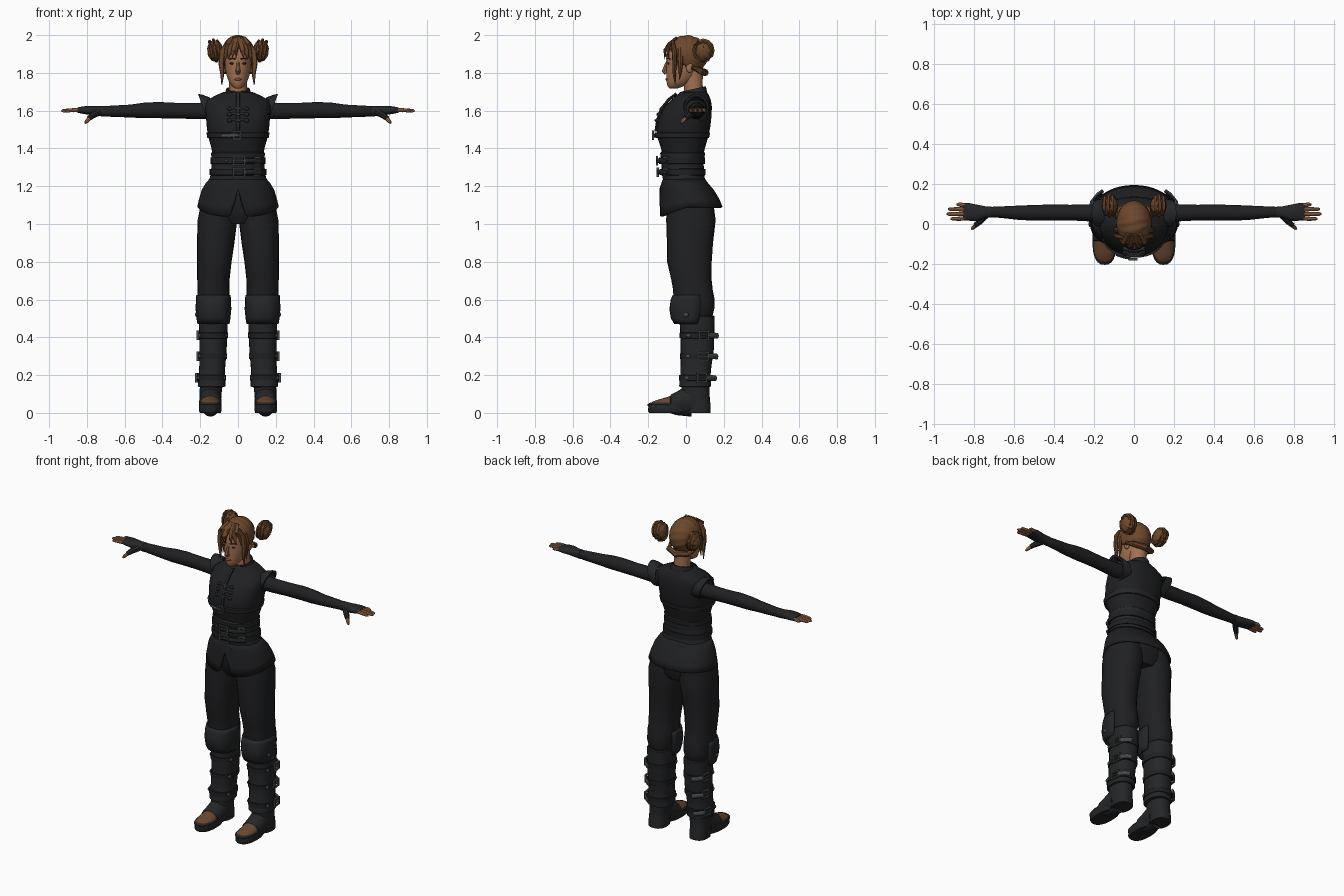
import bpy, bmesh, math
from mathutils import Vector, Matrix


def mat(name, r, g, b):
    m = bpy.data.materials.new(name)
    m.diffuse_color = (r, g, b, 1)
    return m


CLOTH = mat("black cloth", .014, .0145, .016)
LEATHER = mat("dark leather", .018, .019, .021)
METAL = mat("dull metal", .06, .065, .065)
HAIR = mat("brown hair", .15, .064, .025)
SKIN = mat("skin", .37, .165, .085)
TOE = mat("brown shoe leather", .14, .062, .03)
DARK = mat("eye dark", .02, .012, .01)
LIP = mat("lip", .26, .09, .06)


def finish(name, bm, m, mirror=False, thick=0):
    bmesh.ops.recalc_face_normals(bm, faces=bm.faces)
    me = bpy.data.meshes.new(name)
    bm.to_mesh(me)
    bm.free()
    me.materials.append(m)
    ob = bpy.data.objects.new(name, me)
    bpy.context.collection.objects.link(ob)
    if thick:
        s = ob.modifiers.new("thickness", 'SOLIDIFY')
        s.thickness, s.offset = thick, -1
    if mirror:
        ob.modifiers.new("mirror", 'MIRROR').use_clip = False
    return ob


def skin_rings(bm, rows, closed=True, caps=True):
    vs = [[bm.verts.new(p) for p in r] for r in rows]
    n = len(vs[0])
    for a, b in zip(vs, vs[1:]):
        for i in range(n if closed else n - 1):
            j = (i + 1) % n
            bm.faces.new((a[i], a[j], b[j], b[i]))
    if caps and closed:
        bm.faces.new(vs[0])
        bm.faces.new(vs[-1])


def loft(name, rings, m, axis='z', n=24, p=2, arc=None, caps=True, bend=None, mirror=False, thick=0):
    """rings: (position on axis, two centre values, two radii)"""
    rows = []
    for t, c1, c2, r1, r2 in rings:
        row = []
        for i in range(n):
            a = 2 * math.pi * i / n if not arc else math.radians(arc[0] + (arc[1] - arc[0]) * i / (n - 1))
            c, s = math.cos(a), math.sin(a)
            u = c1 + r1 * math.copysign(abs(c) ** (2 / p), c)
            v = c2 + r2 * math.copysign(abs(s) ** (2 / p), s)
            q = {'z': (u, v, t), 'x': (t, u, v), 'y': (u, t, v)}[axis]
            row.append(bend(*q) if bend else q)
        rows.append(row)
    bm = bmesh.new()
    skin_rings(bm, rows, not arc, caps)
    return finish(name, bm, m, mirror, thick)


def tube(name, pts, m, n=8, flat=1, mirror=False):
    """pts: (x, y, z, radius)"""
    P = [Vector(q[:3]) for q in pts]
    rows = []
    for i, q in enumerate(pts):
        t = (P[min(i + 1, len(P) - 1)] - P[max(i - 1, 0)]).normalized()
        ref = Vector((0, 1, 0)) if abs(t.y) < .8 else Vector((0, 0, 1))
        u = t.cross(ref).normalized()
        v = t.cross(u)
        rows.append([P[i] + q[3] * (u * math.cos(k * math.tau / n) + v * flat * math.sin(k * math.tau / n)) for k in range(n)])
    bm = bmesh.new()
    skin_rings(bm, rows)
    return finish(name, bm, m, mirror)


def ball(name, c, r, m, mirror=False, ridge=0, waves=8, keep=None, thick=0, seg=16):
    bm = bmesh.new()
    bmesh.ops.create_uvsphere(bm, u_segments=seg, v_segments=max(8, seg // 2), radius=1)
    for v in bm.verts:
        k = 1 + ridge * math.sin(waves * math.atan2(v.co.z, v.co.y) + 3 * v.co.x)
        v.co = Vector([c[i] + v.co[i] * r[i] * k for i in range(3)])
    if keep:
        bad = [f for f in bm.faces if not keep(f.calc_center_median())]
        bmesh.ops.delete(bm, geom=bad, context='FACES')
    return finish(name, bm, m, mirror, thick)


def buckle(name, c, w, h, turn=0, mirror=False):
    bm = bmesh.new()
    b, d = .008, .012
    M = Matrix.Translation(c) @ Matrix.Rotation(math.radians(turn), 4, 'Z')
    bars = [(-w / 2, 0, b, h), (w / 2, 0, b, h), (0, h / 2, w + b, b), (0, -h / 2, w + b, b), (0, 0, w, b * .7)]
    for x, z, sx, sz in bars:
        bmesh.ops.create_cube(bm, size=1, matrix=M @ Matrix.Translation((x, 0, z)) @ Matrix.Diagonal((sx, d, sz, 1)))
    return finish(name, bm, METAL, mirror)


def fb(z, f, b, rx):
    return (z, 0, (f + b) / 2, rx, (b - f) / 2)


# --- vest, waist and collar
loft("vest", [fb(1.18, -.12, .13, .17), fb(1.25, -.115, .095, .142), fb(1.33, -.118, .083, .13),
              fb(1.40, -.132, .10, .14), fb(1.46, -.152, .117, .157), fb(1.51, -.155, .128, .165),
              fb(1.57, -.142, .135, .17), fb(1.62, -.115, .137, .175), fb(1.655, -.08, .132, .165),
              fb(1.68, -.05, .122, .12), fb(1.70, -.03, .11, .075)], CLOTH, n=36, p=2.3)
loft("collar", [fb(1.665, -.045, .115, .085), fb(1.69, -.03, .11, .07), fb(1.715, -.025, .105, .062),
                fb(1.715, -.018, .098, .055), fb(1.67, -.018, .098, .055)], LEATHER, caps=False,
     bend=lambda x, y, z: (x, y, z + .22 * (y - .04)))
loft("armhole_flange", [(.13, .055, 1.61, .07, .06), (.165, .055, 1.615, .07, .07), (.185, .055, 1.615, .066, .074),
                        (.185, .055, 1.612, .055, .062), (.14, .055, 1.61, .05, .05)], LEATHER, axis='x', caps=False,
     bend=lambda x, y, z: (x + .36 * (z - 1.615), y, z), mirror=True)
loft("corset_wrap", [fb(1.235, -.122, .10, .152), fb(1.26, -.127, .098, .145), fb(1.33, -.13, .092, .138),
                     fb(1.375, -.137, .102, .143), fb(1.385, -.125, .09, .13)], LEATHER, n=36, p=2.2, caps=False)
for z, f, b, r in ((1.335, -.142, .10, .145), (1.275, -.138, .104, .15)):
    loft("waist_belt", [fb(z - .018, f + .02, b - .01, r - .01), fb(z - .016, f, b, r), fb(z + .016, f, b, r),
                        fb(z + .018, f + .02, b - .01, r - .01)], CLOTH, n=36, p=2.2, caps=False)
    buckle("belt_buckle", (.005, f - .012, z), .06, .042)
    buckle("side_buckle", (.1, f + .033, z), .032, .036, 35)
    ball("belt_stud", (-.06, f + .012, z), (.007, .007, .007), METAL)
    tube("belt_tongue", [(.03, f - .01, z, .013), (.08, f + .004, z, .013), (.125, f + .04, z - .004, .011)], LEATHER, flat=.5)
loft("chest_strap", [fb(1.455, -.158, .115, .157), fb(1.457, -.163, .122, .163), fb(1.483, -.168, .128, .167),
                     fb(1.485, -.15, .115, .157)], LEATHER, n=36, p=2.3, caps=False)
buckle("chest_buckle", (-.005, -.175, 1.47), .036, .04)
tube("chest_tongue", [(-.09, -.155, 1.468, .008), (-.05, -.168, 1.468, .009), (0, -.176, 1.47, .01)], METAL, flat=.5)

# --- knotted front fasteners
tube("front_placket", [(0, -.05, 1.69, .01), (0, -.09, 1.66, .01), (0, -.13, 1.61, .01), (0, -.15, 1.55, .01),
                       (0, -.16, 1.49, .009)], LEATHER, flat=.8)
for z, y in ((1.61, -.13), (1.58, -.146), (1.548, -.155)):
    tube("frog_cord", [(-.055, y + .016, z, .005), (-.03, y, z + .006, .006), (0, y - .005, z, .007),
                       (.03, y, z + .006, .006), (.055, y + .016, z, .005)], METAL, n=6)
    ball("frog_knot", (.045, y + .004, z), (.013, .009, .011), LEATHER, True)

# --- flared peplum with front notch
def hem(x, y, z):
    front = max(0, -y / .14)
    drop = 1 + .35 * front
    if y < 0 and abs(x) < .045:
        drop = .35 + 1.0 * abs(x) / .045
    return (x, y, 1.24 + (z - 1.24) * drop)


loft("peplum", [fb(1.24, -.12, .10, .15), fb(1.215, -.125, .118, .172), fb(1.18, -.13, .148, .192),
                fb(1.13, -.135, .178, .207), fb(1.09, -.14, .194, .216)], CLOTH, n=72, p=2.15, caps=False,
     bend=hem, thick=.012)

# --- trousers
loft("hips", [(1.0, 0, .03, .08, .10), (1.03, 0, .028, .15, .118), (1.12, 0, .02, .19, .13),
              (1.22, 0, .005, .15, .11)], CLOTH, n=32, p=2.3)
loft("trouser_leg", [(1.15, .098, .02, .09, .12), (1.02, .109, .026, .105, .131), (.9, .118, .021, .099, .122),
                     (.8, .125, .018, .091, .118), (.71, .13, .028, .086, .107), (.655, .13, .036, .084, .105),
                     (.61, .13, .042, .086, .108), (.56, .13, .046, .085, .106), (.52, .13, .05, .077, .092),
                     (.48, .13, .05, .06, .07)], CLOTH, p=2.2, mirror=True)

# --- boots
loft("boot_shaft", [(.515, .131, .058, .074, .088), (.51, .131, .058, .078, .094), (.42, .131, .06, .075, .09),
                    (.34, .132, .06, .072, .088), (.25, .136, .053, .069, .082), (.2, .139, .05, .069, .08),
                    (.19, .139, .05, .073, .084), (.14, .14, .048, .073, .084), (.135, .14, .048, .06, .07)],
     LEATHER, p=2.4, mirror=True)
loft("knee_guard", [(.47, .13, .045, .085, .107), (.5, .13, .05, .09, .13), (.55, .13, .055, .095, .143),
                    (.6, .13, .055, .093, .136), (.625, .13, .055, .091, .125)], LEATHER, n=17, p=2.6,
     arc=(175, 365), mirror=True, thick=.012)
for z, x, y, rx, ry in ((.41, .131, .06, .079, .094), (.3, .134, .057, .075, .09), (.185, .14, .05, .077, .088)):
    loft("boot_strap", [(z - .016, x, y, rx - .01, ry - .01), (z - .014, x, y, rx, ry), (z + .014, x, y, rx, ry),
                        (z + .016, x, y, rx - .01, ry - .01)], CLOTH, p=2.4, caps=False, mirror=True)
    buckle("boot_buckle", (x + rx, y + .035, z), .05, .042, 97, True)
    ball("boot_stud", (x + rx - .008, y - .045, z), (.008, .013, .011), METAL, True)
    ball("inner_stud", (x - rx + .01, y - .045, z), (.008, .013, .011), METAL, True)
    tube("strap_tongue", [(x + rx - .004, y + .06, z, .014), (x + rx - .03, y + .09, z, .015),
                          (x + rx - .055, y + .108, z - .002, .015)], METAL, flat=.5, mirror=True)
ball("knee_stud", (.221, .0, .52), (.006, .014, .012), METAL, True)

# --- shoes
loft("ankle", [(0, .146, .065, .056, .066), (.045, .146, .065, .055, .066), (.06, .146, .055, .056, .072),
               (.1, .145, .05, .058, .075), (.16, .142, .05, .06, .075)], LEATHER, p=2.4, mirror=True)
loft("sole", [(.0, .147, -.09, .054, .105), (.012, .147, -.09, .06, .112), (.038, .147, -.088, .06, .11),
              (.05, .147, -.08, .052, .095)], LEATHER, p=2.4, mirror=True)
loft("toe_upper", [(-.19, .147, .035, .03, .012), (-.175, .147, .038, .045, .023), (-.14, .147, .04, .053, .032),
                   (-.09, .147, .045, .054, .042), (-.04, .147, .05, .054, .058), (.02, .146, .06, .054, .075)],
     TOE, axis='y', mirror=True)
loft("instep_strap", [(-.085, .147, .045, .052, .042), (-.08, .147, .047, .06, .05), (-.05, .147, .05, .06, .062),
                      (-.01, .146, .06, .059, .076), (.03, .146, .065, .057, .085)], LEATHER, axis='y', mirror=True)
loft("toe_rim", [(.035, .147, -.095, .058, .107), (.045, .147, -.095, .06, .109), (.055, .147, -.09, .054, .1)],
     LEATHER, caps=False, p=2.4, mirror=True)

# --- arms, gloves and fingers
loft("sleeve", [(.13, .055, 1.6, .045, .045), (.22, .055, 1.598, .042, .043), (.32, .057, 1.6, .039, .041),
                (.42, .057, 1.603, .04, .043), (.5, .056, 1.601, .039, .041), (.57, .056, 1.598, .036, .034),
                (.66, .059, 1.597, .029, .03), (.73, .06, 1.597, .025, .026), (.735, .06, 1.597, .021, .021)],
     CLOTH, axis='x', mirror=True)
loft("glove", [(.71, .06, 1.597, .027, .028), (.74, .06, 1.598, .028, .026), (.78, .056, 1.601, .04, .024),
               (.82, .06, 1.603, .044, .02), (.85, .062, 1.603, .043, .014)], LEATHER, axis='x', p=2.3, mirror=True)
for y, tip in ((.097, .885), (.074, .928), (.05, .935), (.026, .915)):
    tube("finger", [(.83, .062 + (y - .062) * .85, 1.603, .0105), (.87, y, 1.603, .0105), (tip - .01, y, 1.6, .009),
                    (tip, y, 1.598, .005)], SKIN, mirror=True)
tube("glove_thumb", [(.74, .045, 1.592, .02), (.77, .012, 1.575, .017), (.79, -.006, 1.558, .013)], LEATHER, mirror=True)
tube("thumb", [(.783, 0, 1.564, .011), (.802, -.018, 1.543, .01), (.81, -.025, 1.534, .005)], SKIN, mirror=True)

# --- neck, head and face
loft("neck", [fb(1.67, -.01, .095, .05), fb(1.74, -.012, .088, .048), fb(1.82, -.02, .09, .052)], SKIN)
loft("head", [fb(1.718, -.088, -.045, .016), fb(1.728, -.098, -.015, .031), fb(1.75, -.102, .03, .047),
              fb(1.78, -.104, .06, .059), fb(1.82, -.103, .085, .067), fb(1.86, -.104, .1, .072),
              fb(1.9, -.105, .105, .073), fb(1.94, -.09, .095, .064), fb(1.97, -.05, .06, .04)], SKIN, n=32)
tube("nose", [(0, -.098, 1.865, .006), (0, -.108, 1.835, .009), (0, -.115, 1.81, .013), (0, -.104, 1.797, .011)], SKIN)
ball("ear", (.07, .02, 1.83), (.012, .02, .03), SKIN, True)
ball("eye", (.031, -.093, 1.85), (.014, .005, .0055), DARK, True)
tube("eyebrow", [(.013, -.104, 1.873, .0025), (.03, -.098, 1.877, .0035), (.05, -.08, 1.872, .002)], DARK, n=6, mirror=True)
ball("lips", (0, -.1, 1.766), (.019, .009, .007), LIP)

# --- hair
ball("hair_cap", (0, .004, 1.893), (.089, .111, .106), HAIR, ridge=.018, waves=14, seg=64, thick=.014,
     keep=lambda c: c.z > 1.835 - (.42 if c.y > 0 else 1.05) * c.y)
ball("hair_bun", (.122, .092, 1.918), (.04, .05, .055), HAIR, True, ridge=.05, waves=7, seg=40)
for k in range(3):
    r, x = (.05, .056, .048)[k], .102 + .02 * k
    tube("bun_coil", [(x + .008 * math.sin(a * math.pi / 6), .092 + r * .92 * math.cos(a * math.pi / 6),
                       1.918 + r * math.sin(a * math.pi / 6), .009) for a in range(13)], HAIR, n=6, mirror=True)
tube("nape_roll", [(-.085, .03, 1.83, .012), (-.07, .075, 1.812, .017), (0, .1, 1.802, .02), (.07, .075, 1.812, .017),
                   (.085, .03, 1.83, .012)], HAIR)
tube("side_lock", [(.05, -.07, 1.965, .012), (.083, -.062, 1.915, .016), (.089, -.06, 1.85, .015),
                   (.083, -.062, 1.79, .01), (.086, -.056, 1.735, .002)], HAIR, flat=.8, mirror=True)
tube("ear_lock", [(.07, -.03, 1.93, .014), (.086, -.03, 1.87, .016), (.082, -.03, 1.81, .009), (.084, -.035, 1.765, .002)],
     HAIR, mirror=True)
for x0, x1, z1 in ((.004, .03, 1.885), (.012, .052, 1.873), (.03, .072, 1.86)):
    y1 = -.108 * math.sqrt(1 - (x1 / .085) ** 2) - .007
    tube("bang", [(x0, -.05, 1.985, .012), ((x0 + x1) / 2, -.093, 1.95, .015), (x1 * .85, y1 - .004, 1.915, .013),
                  (x1, y1, z1, .002)], HAIR, flat=.6, mirror=True)
tube("loose_strand", [(0, -.085, 1.96, .008), (-.008, -.113, 1.92, .008), (-.012, -.113, 1.87, .001)], HAIR, n=6)

# --- smooth shading with crisp edges
bpy.ops.object.select_all(action='SELECT')
bpy.context.view_layer.objects.active = bpy.context.selected_objects[0]
bpy.ops.object.shade_smooth_by_angle(angle=math.radians(40))
